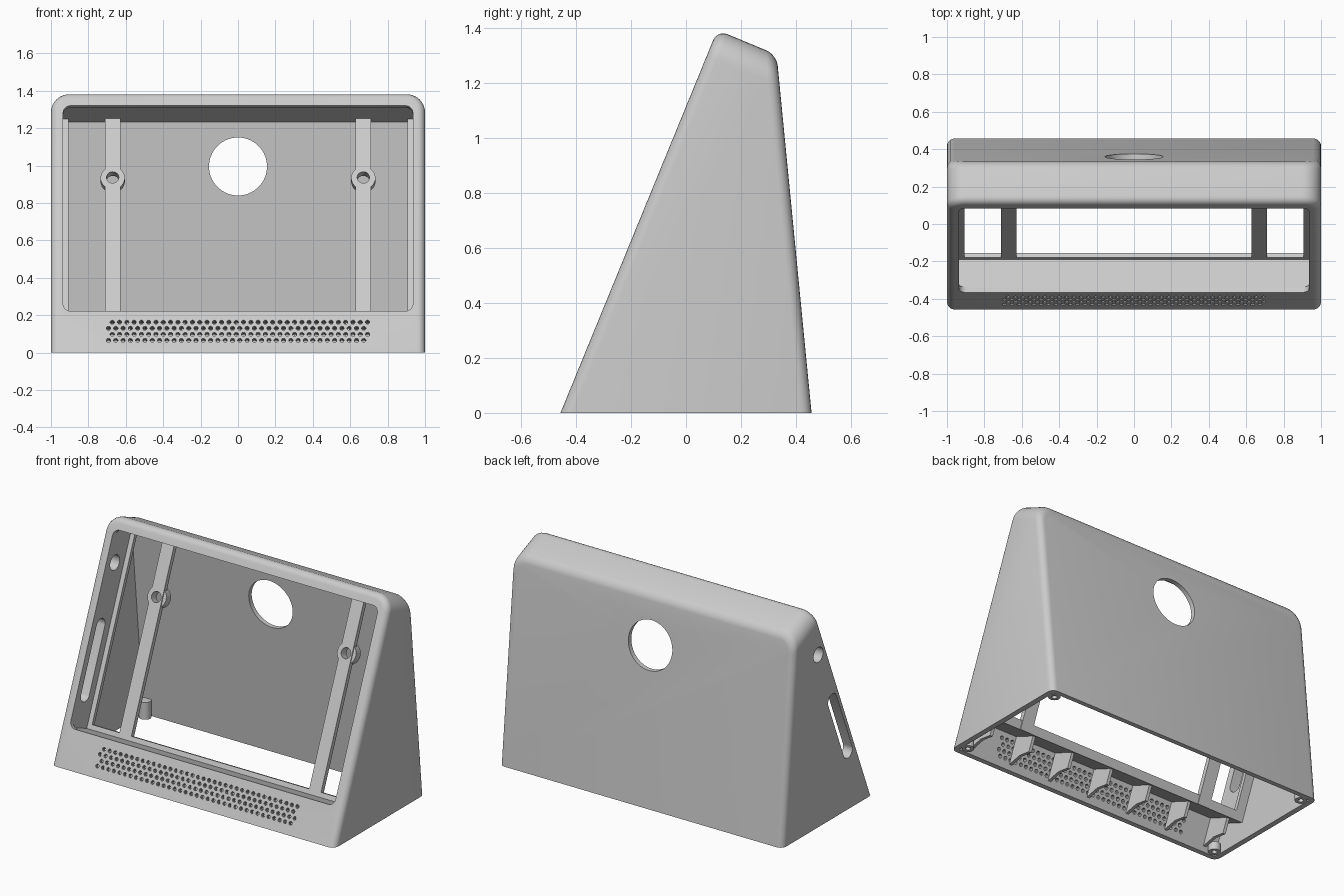
import bpy, bmesh, math
from mathutils import Matrix, Vector

if "Cube" in bpy.data.objects:
    bpy.data.objects.remove(bpy.data.objects["Cube"])

grey = bpy.data.materials.new("light_grey_plastic")
grey.use_nodes = True
grey.diffuse_color = (0.6, 0.6, 0.6, 1)
grey.node_tree.nodes["Principled BSDF"].inputs["Base Color"].default_value = grey.diffuse_color

# Sloped front frame: s runs up the front face, n runs into the body
UP = Vector((0, 0.379, 0.925)).normalized()
IN = Vector((0, UP.z, -UP.y))
FOOT = Vector((0, -0.457, 0))
SLANT = 1.506
SILL, CEILING, DEPTH, WALL = 0.24, 1.427, 0.19, 0.03


def at(x, s, n):
    return FOOT + Vector((x, 0, 0)) + UP * s + IN * n


def finish(name, bm):
    bmesh.ops.recalc_face_normals(bm, faces=bm.faces)
    mesh = bpy.data.meshes.new(name)
    bm.to_mesh(mesh)
    bm.free()
    obj = bpy.data.objects.new(name, mesh)
    mesh.materials.append(grey)
    bpy.context.collection.objects.link(obj)
    return obj


def prism_mesh(points, x0, x1):
    bm = bmesh.new()
    ends = [[bm.verts.new((x, p.y, p.z)) for p in points] for x in (x0, x1)]
    for ring in ends:
        bm.faces.new(ring)
    for i in range(len(points)):
        j = (i + 1) % len(points)
        bm.faces.new((ends[0][i], ends[0][j], ends[1][j], ends[1][i]))
    bmesh.ops.recalc_face_normals(bm, faces=bm.faces)
    return bm


def slab_mesh(x0, x1, s0, s1, n0, n1):
    return prism_mesh([at(0, s, n) for s, n in ((s0, n0), (s1, n0), (s1, n1), (s0, n1))], x0, x1)


def slab(name, *size):
    return finish(name, slab_mesh(*size))


def round_edges(bm, edges, radius, segments):
    bmesh.ops.bevel(bm, geom=edges, offset=radius, offset_type='OFFSET',
                    segments=segments, profile=0.5, affect='EDGES', clamp_overlap=True)


def add_cylinder(bm, centre, axis, radius, length, sides=24):
    turn = Vector((0, 0, 1)).rotation_difference(axis).to_matrix().to_4x4()
    bmesh.ops.create_cone(bm, cap_ends=True, segments=sides, radius1=radius, radius2=radius,
                          depth=length, matrix=Matrix.Translation(centre) @ turn)


def cylinder(name, *args):
    bm = bmesh.new()
    add_cylinder(bm, *args)
    return finish(name, bm)


def cut(targets, cutter):
    cutter.hide_render = True
    for obj in targets:
        mod = obj.modifiers.new("cut", 'BOOLEAN')
        mod.operation, mod.solver, mod.object = 'DIFFERENCE', 'EXACT', cutter
        bpy.context.view_layer.objects.active = obj
        bpy.ops.object.modifier_apply(modifier=mod.name)
    bpy.data.objects.remove(cutter)


def back_y(z, inset=0):
    return 0.457 - inset - 0.0975 * z


# Outer shell with rounded shoulders
top_front = at(0, SLANT, 0)
top_back = Vector((0, back_y(1.304), 1.304))
bm = prism_mesh([FOOT, top_front, top_back, Vector((0, back_y(0), 0))], -1, 1)
shoulders = [e for e in bm.edges if all(v.co.z > 1 for v in e.verts)
             and abs(e.verts[0].co.x - e.verts[1].co.x) < 0.01]
round_edges(bm, shoulders, 0.1, 8)
bm.normal_update()
sharp = [e for e in bm.edges if e.calc_face_angle(0) > math.radians(35)
         and max(v.co.z for v in e.verts) > 0.01]
round_edges(bm, sharp, 0.04, 5)
shell = finish("shell", bm)

# Hollow inside, open at the bottom
low, high = -0.1, 1.25
cavity = [at(0, -0.2, WALL), at(0, CEILING + 0.004, WALL),
          Vector((0, back_y(high, WALL), high)), Vector((0, back_y(low, WALL), low))]
ceiling_start = cavity[1]
t = (back_y(ceiling_start.z, WALL) - ceiling_start.y) / (IN.y + 0.0975 * IN.z)
cavity[2] = ceiling_start + IN * t
cavity[0] = at(0, low / UP.z, 0) + Vector((0, WALL / IN.y, 0))
cut([shell], finish("cavity_cutter", prism_mesh(cavity, -0.965, 0.965)))

# Rounded front opening
bm = slab_mesh(-0.935, 0.935, SILL, CEILING, -0.1, 0.1)
corners = [e for e in bm.edges
           if abs((e.verts[0].co - e.verts[1].co).normalized().dot(IN)) > 0.99]
round_edges(bm, corners, 0.04, 5)
cut([shell], finish("opening_cutter", bm))

# Round cable hole in the back
cut([shell], cylinder("cable_cutter", Vector((0, 0.38, 0.995)), Vector((0, 1, 0)), 0.155, 0.3, 64))

# Speaker perforations
bm = bmesh.new()
for row in range(4):
    for i in range(36):
        x = (i - 17.5) * 0.039 + (0.01 if row % 2 else -0.01)
        add_cylinder(bm, at(x, 0.071 + row * 0.035, 0.01), IN, 0.0115, 0.08, 10)
cut([shell], finish("speaker_cutter", bm))

# Lining of the opening and the ledge behind it
sides = []
for side, label in ((-1, "right"), (1, "left")):
    a, b, c = sorted((side * 0.935, side * 0.968)), sorted((side * 0.905, side * 0.968)), side * 0.67
    sides.append(slab(label + "_lining", *a, SILL - 0.025, CEILING, 0.028, DEPTH))
    slab(label + "_ledge", *b, SILL - 0.025, CEILING, DEPTH, DEPTH + 0.025)
    # Upright mounting rail with a screw boss
    rail = slab(label + "_rail", c - 0.042, c + 0.042, SILL - 0.025, CEILING + 0.004, DEPTH, DEPTH + 0.03)
    boss = cylinder(label + "_rail_boss", at(c, 1.09, DEPTH + 0.032), IN, 0.065, 0.05, 32)
    cut([rail, boss], cylinder("screw_cutter", at(c, 1.09, DEPTH), IN, 0.033, 0.3, 24))
slab("sill", -0.966, 0.966, SILL - 0.025, SILL, 0.028, DEPTH)
slab("sill_ledge", -0.966, 0.966, SILL - 0.025, SILL + 0.03, DEPTH, DEPTH + 0.025)

# Button hole and long port slot in the right wall
for s0, s1, r in ((1.227, 1.227, 0.048), (0.44, 0.85, 0.045)):
    outline = []
    for i in range(32):
        angle = math.pi * (i + 0.5) / 16
        outline.append(at(0, (s1 if math.sin(angle) > 0 else s0) + r * math.sin(angle),
                          0.092 + r * math.cos(angle)))
    cut([shell, sides[0]], finish("port_cutter", prism_mesh(outline, -1.1, -0.85)))

# Stiffening fins under the sill
fin = [at(0, s, n) for s, n in ((0.045, 0.028), (0.1, 0.11), (0.12, DEPTH), (0.22, DEPTH), (0.22, 0.028))]
for i in range(-3, 4):
    finish("fin", prism_mesh(fin, i * 0.293 - 0.01, i * 0.293 + 0.01))

# Screw bosses in the bottom corners
for x in (-0.93, 0.93):
    for y, h in ((-0.385, 0.05), (0.392, 0.11)):
        boss = cylinder("corner_boss", Vector((x, y, h / 2 + 0.001)), Vector((0, 0, 1)), 0.036, h)
        cut([boss], cylinder("hole_cutter", Vector((x, y, 0)), Vector((0, 0, 1)), 0.016, 0.08, 16))

# Smooth the rounded surfaces, keep the edges crisp
bpy.ops.object.select_all(action='DESELECT')
for obj in bpy.context.collection.objects:
    if obj.type == 'MESH' and grey.name in obj.data.materials:
        obj.select_set(True)
        bpy.context.view_layer.objects.active = obj
bpy.ops.object.shade_smooth_by_angle(angle=math.radians(30))
